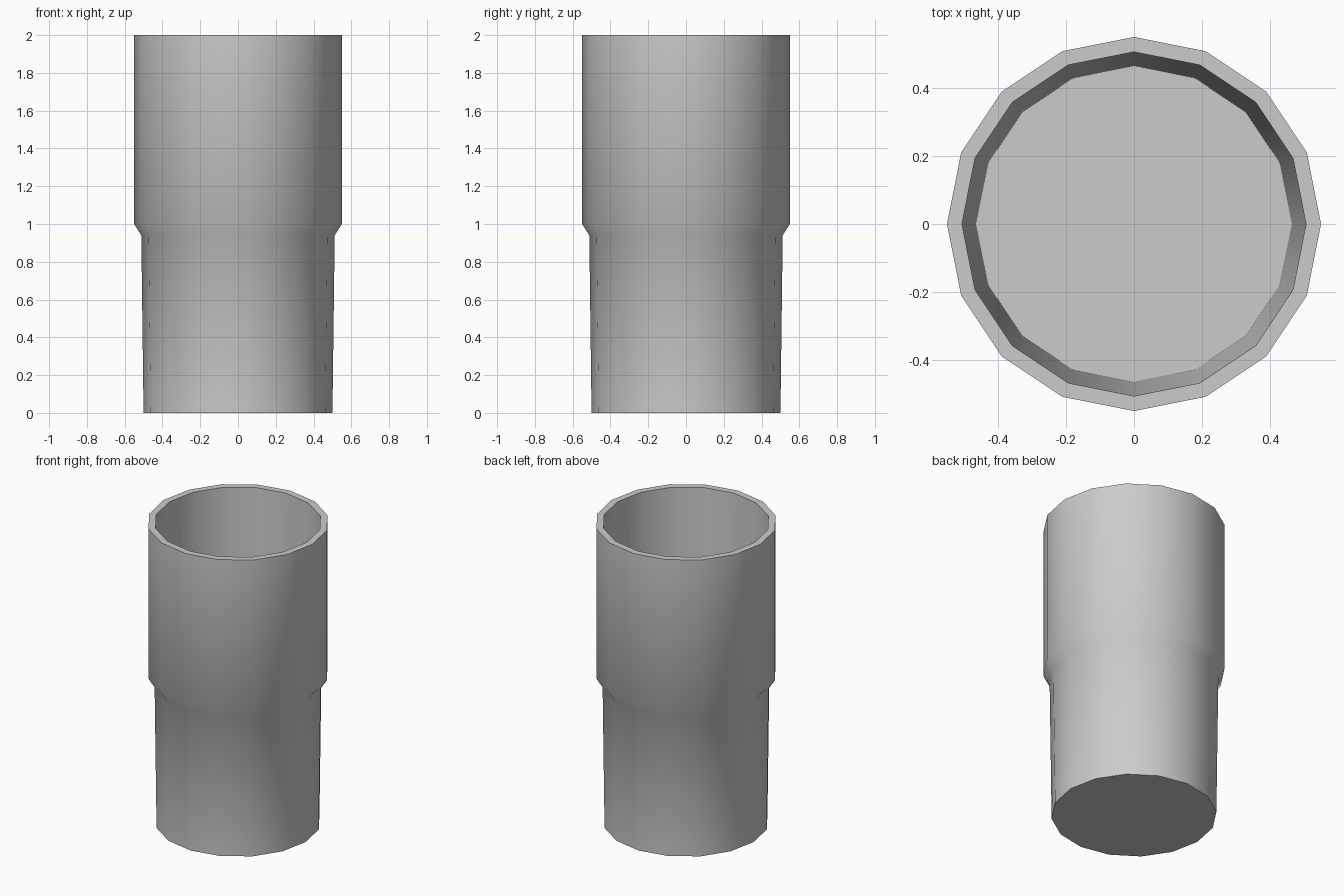
import bpy, bmesh, math

if "Cube" in bpy.data.objects:
    bpy.data.objects.remove(bpy.data.objects["Cube"])

SIDES = 16
# (radius, height): outer wall from the base up, over the rim, down to the inner floor
PROFILE = [(0.50, 0.0), (0.512, 0.94), (0.55, 1.0), (0.55, 2.0),
           (0.506, 2.0), (0.465, 0.04)]

# Stepped tumbler body: lathe the profile into rings
bm = bmesh.new()
rings = [[bm.verts.new((r * math.cos(2 * math.pi * i / SIDES),
                        r * math.sin(2 * math.pi * i / SIDES), z))
          for i in range(SIDES)] for r, z in PROFILE]
for a, b in zip(rings, rings[1:]):
    for i in range(SIDES):
        j = (i + 1) % SIDES
        bm.faces.new((a[i], a[j], b[j], b[i]))

# Underside and inner floor
bm.faces.new(rings[0][::-1])
bm.faces.new(rings[-1])
bmesh.ops.recalc_face_normals(bm, faces=bm.faces)

mesh = bpy.data.meshes.new("tumbler")
bm.to_mesh(mesh)
bm.free()
cup = bpy.data.objects.new("tumbler", mesh)
bpy.context.collection.objects.link(cup)

# Smooth walls, crisp rim and base
bpy.context.view_layer.objects.active = cup
cup.select_set(True)
bpy.ops.object.shade_smooth_by_angle(angle=math.radians(40))
